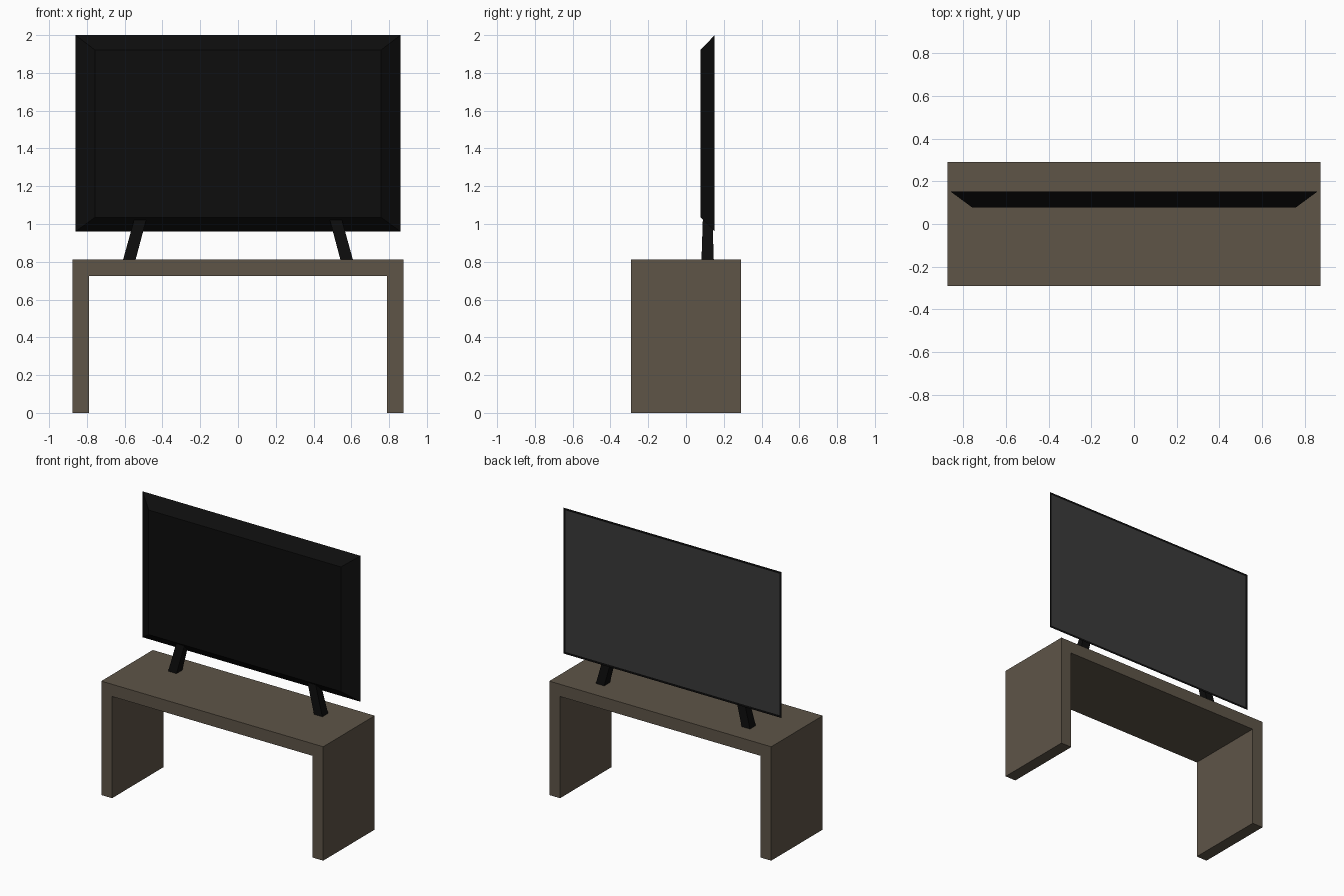
import bpy, bmesh
from mathutils import Vector

old = bpy.data.objects.get("Cube")
if old:
    bpy.data.objects.remove(old, do_unlink=True)


def material(name, rgb):
    m = bpy.data.materials.new(name)
    m.use_nodes = True
    m.diffuse_color = (*rgb, 1)
    m.node_tree.nodes["Principled BSDF"].inputs["Base Color"].default_value = (*rgb, 1)
    return m


wood = material("brown wood", (0.112, 0.09, 0.064))
black = material("black plastic", (0.004, 0.004, 0.004))
grey = material("grey screen", (0.043, 0.043, 0.043))


def finish(name, bm, *mats):
    bmesh.ops.recalc_face_normals(bm, faces=bm.faces)
    mesh = bpy.data.meshes.new(name)
    bm.to_mesh(mesh)
    bm.free()
    for m in mats:
        mesh.materials.append(m)
    obj = bpy.data.objects.new(name, mesh)
    bpy.context.collection.objects.link(obj)
    return obj


def loft(start, end):
    """Closed solid between two matching outlines."""
    bm = bmesh.new()
    a = [bm.verts.new(p) for p in start]
    b = [bm.verts.new(p) for p in end]
    bm.faces.new(a)
    bm.faces.new(b)
    for i in range(len(a)):
        j = (i + 1) % len(a)
        bm.faces.new((a[i], a[j], b[j], b[i]))
    return bm


def upright(x, low, high, y):
    """Upright rectangle at depth y."""
    return [(-x, y, low), (x, y, low), (x, y, high), (-x, y, high)]


def level(x0, x1, y0, y1, z):
    """Level rectangle at height z."""
    return [(x0, y0, z), (x1, y0, z), (x1, y1, z), (x0, y1, z)]


# Table: U-shaped profile run through its depth
W, IN, TOP, UNDER, D = 0.875, 0.79, 0.812, 0.725, 0.29
profile = [(-W, 0), (-W, TOP), (W, TOP), (W, 0), (IN, 0),
           (IN, UNDER), (-IN, UNDER), (-IN, 0)]
finish("table", loft([(x, -D, z) for x, z in profile],
                     [(x, D, z) for x, z in profile]), wood)

# Television: tapered casing with the screen inset in its large face
bm = loft(upright(0.758, 1.035, 1.922, 0.077), upright(0.86, 0.96, 2.0, 0.152))
bmesh.ops.recalc_face_normals(bm, faces=bm.faces)
bm.faces.ensure_lookup_table()
screen = max(bm.faces, key=lambda f: f.normal.dot(Vector((0, 1, 0))))
bmesh.ops.inset_region(bm, faces=[screen], thickness=0.022)
screen.material_index = 1
finish("television", bm, black, grey)

# Splayed stand feet, one on each side
for name, s in (("left_foot", 1), ("right_foot", -1)):
    finish(name, loft(level(s * 0.542, s * 0.608, 0.082, 0.147, TOP),
                      level(s * 0.486, s * 0.55, 0.089, 0.14, 1.022)), black)
